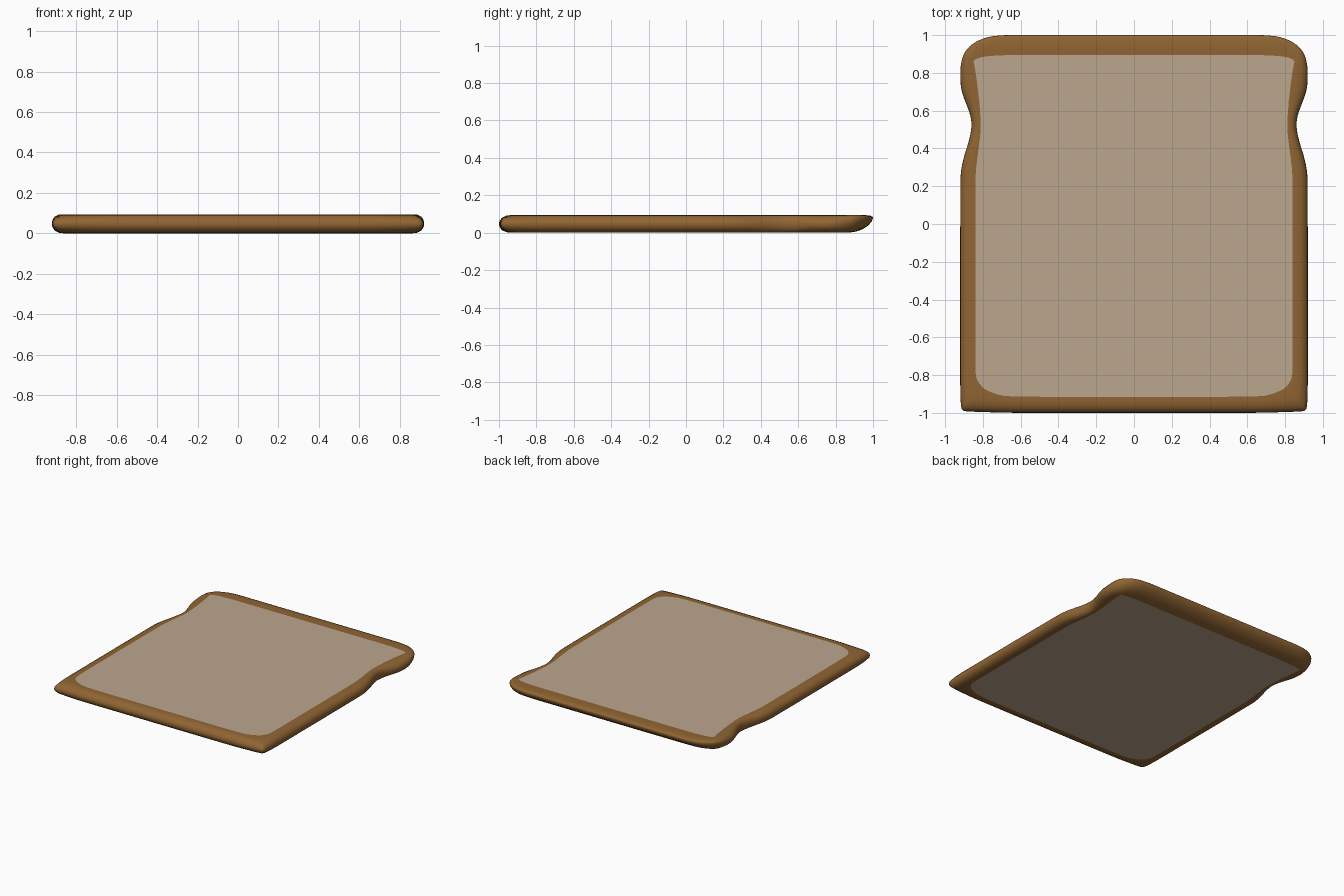
import bpy

if "Cube" in bpy.data.objects:
    bpy.data.objects.remove(bpy.data.objects["Cube"])

# Right half of the slice: outer x, outer y, crumb x, crumb y (front centre to back centre)
HALF = [
    (0, -1, 0, -.915), (.65, -1, .65, -.915), (.75, -.997, .72, -.905),
    (.88, -.993, .78, -.88), (.91, -.988, .80, -.868), (.917, -.96, .815, -.85),
    (.92, -.88, .835, -.82), (.92, -.75, .84, -.77), (.92, .20, .84, .20),
    (.917, .28, .838, .28), (.90, .36, .826, .38), (.873, .44, .815, .46),
    (.858, .52, .811, .52), (.867, .58, .814, .58), (.89, .64, .82, .66),
    (.913, .70, .83, .74), (.92, .76, .838, .80), (.919, .84, .847, .85),
    (.90, .91, .852, .862), (.85, .96, .835, .875), (.78, .99, .80, .886),
    (.70, 1, .72, .893), (.6, 1, .6, .895), (0, 1, 0, .895)]

# Crust cross-sections, top to bottom: (inset fraction, height)
SIDE = [(1, .094), (.75, .094), (.45, .091), (.18, .08), (.03, .062), (0, .047),
        (.03, .032), (.18, .014), (.45, .003), (.75, 0), (1, 0)]
BACK = [(1, .094), (.7, .094), (.4, .094), (.15, .091), (.03, .086), (0, .08),
        (.06, .06), (.25, .038), (.5, .02), (.85, .006), (1.25, 0)]


def chaikin(loop):
    out = []
    for i, a in enumerate(loop):
        b = loop[(i + 1) % len(loop)]
        for t in (.25, .75):
            out.append(tuple(p + (q - p) * t for p, q in zip(a, b)))
    return out


def make_object(name, verts, faces, color, smooth):
    mesh = bpy.data.meshes.new(name)
    mesh.from_pydata(verts, [], faces)
    mesh.polygons.foreach_set("use_smooth", [smooth] * len(faces))
    mat = bpy.data.materials.new(name + "_colour")
    mat.diffuse_color = color
    mat.use_nodes = True
    mat.node_tree.nodes["Principled BSDF"].inputs["Base Color"].default_value = mat.diffuse_color
    mesh.materials.append(mat)
    obj = bpy.data.objects.new(name, mesh)
    bpy.context.collection.objects.link(obj)
    return obj


# Mirrored and smoothed outline
loop = HALF + [(-a, b, -c, d) for a, b, c, d in HALF[-2:0:-1]]
for _ in range(2):
    loop = chaikin(loop)
n = len(loop)

# Rings: the plain rounded edge blends into the undercut back edge
rings = []
for (ts, zs), (tb, zb) in zip(SIDE, BACK):
    ring = []
    for ox, oy, ix, iy in loop:
        w = min(max((oy - .74) / .25, 0), 1)
        w = w * w * (3 - 2 * w)
        t, z = ts + (tb - ts) * w, zs + (zb - zs) * w
        ring.append((ox + (ix - ox) * t, oy + (iy - oy) * t, z))
    rings.append(ring)

# Crust: rounded band around the slice
verts = [v for ring in rings for v in ring]
faces = [(k * n + i, (k + 1) * n + i, (k + 1) * n + (i + 1) % n, k * n + (i + 1) % n)
         for k in range(len(rings) - 1) for i in range(n)]
make_object("crust", verts, faces, (.28, .13, .033, 1), True)

# Crumb: flat top and bottom faces inside the crust
make_object("crumb", rings[0] + rings[-1],
            [tuple(range(n)), tuple(range(2 * n - 1, n - 1, -1))],
            (.5, .38, .27, 1), False)
